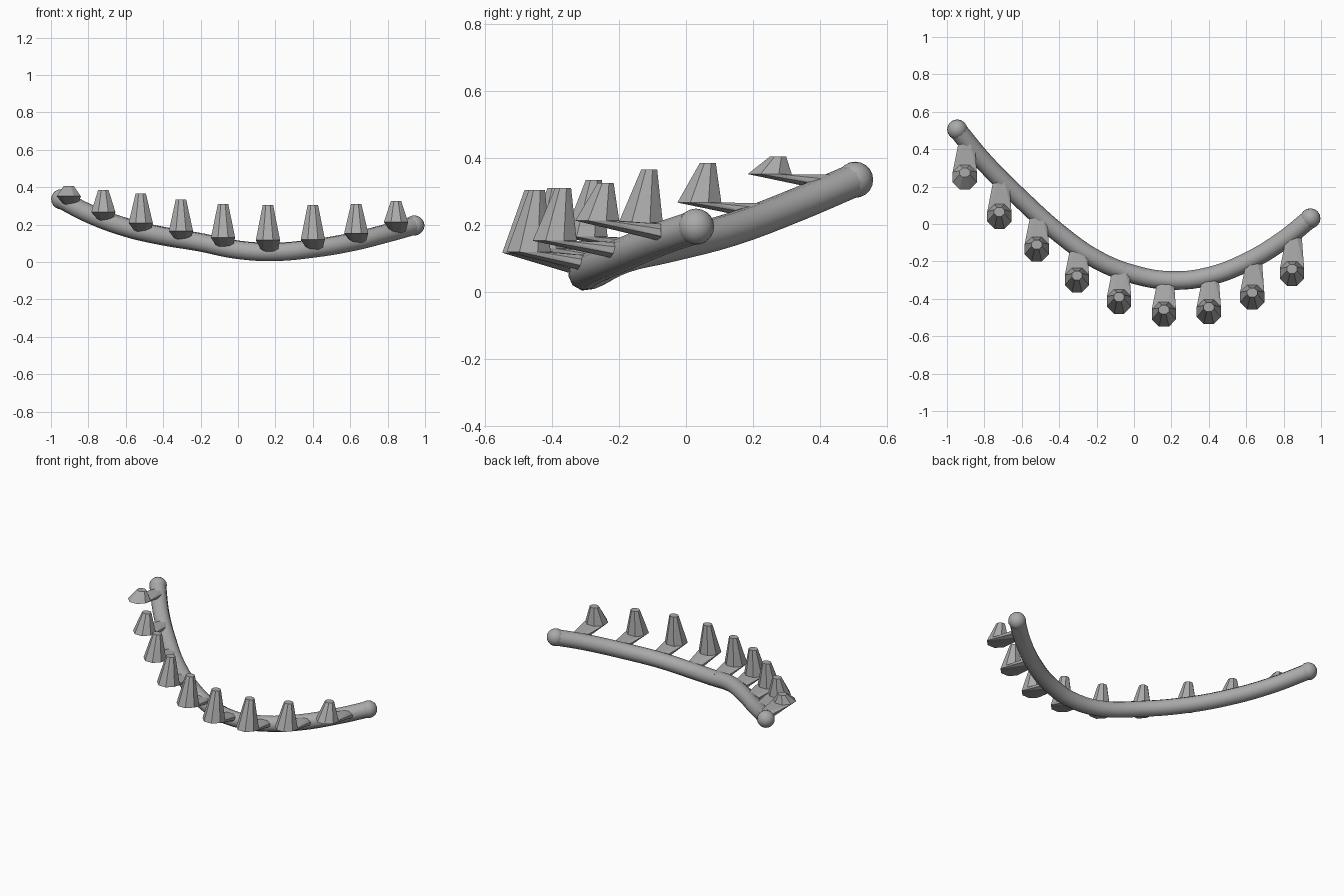
import bpy, bmesh, math
from mathutils import Vector

cube = bpy.data.objects.get("Cube")
if cube:
    bpy.data.objects.remove(cube, do_unlink=True)

grey = bpy.data.materials.new("plain_grey")
grey.use_nodes = True
grey.diffuse_color = (0.4, 0.4, 0.4, 1)
grey.node_tree.nodes["Principled BSDF"].inputs["Base Color"].default_value = (0.4, 0.4, 0.4, 1)

# Centre line of the curved rail
PATH = [Vector(p) for p in (
    (-0.945, 0.505, 0.335), (-0.8, 0.33, 0.26), (-0.6, 0.13, 0.185),
    (-0.4, -0.05, 0.138), (-0.2, -0.19, 0.105), (0.0, -0.27, 0.065),
    (0.2, -0.302, 0.054), (0.4, -0.28, 0.072), (0.6, -0.205, 0.105),
    (0.8, -0.085, 0.155), (0.943, 0.03, 0.195))]
RAIL_RADIUS = 0.05


def add_rail():
    curve = bpy.data.curves.new("rail", "CURVE")
    curve.dimensions = "3D"
    curve.bevel_depth = RAIL_RADIUS
    curve.bevel_resolution = 3
    curve.resolution_u = 4
    spline = curve.splines.new("BEZIER")
    spline.bezier_points.add(len(PATH) - 1)
    for point, co in zip(spline.bezier_points, PATH):
        point.co = co
        point.handle_left_type = point.handle_right_type = "AUTO"
    curve.materials.append(grey)
    bpy.context.collection.objects.link(bpy.data.objects.new("rail", curve))


def add_rail_end(name, co):
    bpy.ops.mesh.primitive_uv_sphere_add(segments=16, ring_count=10,
                                         radius=RAIL_RADIUS + 0.004, location=co)
    ball = bpy.context.object
    ball.name = name
    ball.data.materials.append(grey)
    bpy.ops.object.shade_smooth()


def rail_height(x):
    for a, b in zip(PATH, PATH[1:]):
        if a.x <= x <= b.x:
            return a.lerp(b, (x - a.x) / (b.x - a.x)).z
    return PATH[-1].z


def ring(bm, centre, u, v, sides):
    """Closed ring of vertices around centre with half axes u and v."""
    return [bm.verts.new(centre + u * math.cos(t) + v * math.sin(t))
            for t in (2 * math.pi * (i + 0.5) / sides for i in range(sides))]


def add_hull(name, rings):
    """Flat-faced solid enclosing the rings (centre, u, v, sides)."""
    bm = bmesh.new()
    for centre, u, v, sides in rings:
        ring(bm, Vector(centre), Vector(u), Vector(v), sides)
    bmesh.ops.convex_hull(bm, input=bm.verts[:])
    bmesh.ops.dissolve_limit(bm, angle_limit=0.02, verts=bm.verts[:], edges=bm.edges[:])
    bmesh.ops.recalc_face_normals(bm, faces=bm.faces[:])
    mesh = bpy.data.meshes.new(name)
    bm.to_mesh(mesh)
    bm.free()
    mesh.materials.append(grey)
    bpy.context.collection.objects.link(bpy.data.objects.new(name, mesh))


add_rail()
add_rail_end("rail_end_right", PATH[0])
add_rail_end("rail_end_left", PATH[-1])

# Spikes: x, y, base height, tip height
SPIKES = [
    (-0.905, 0.25, 0.352, 0.405), (-0.72, 0.04, 0.267, 0.385),
    (-0.52, -0.135, 0.208, 0.365), (-0.305, -0.30, 0.165, 0.335),
    (-0.08, -0.415, 0.13, 0.31), (0.16, -0.483, 0.117, 0.305),
    (0.4, -0.47, 0.12, 0.305), (0.632, -0.392, 0.153, 0.31),
    (0.845, -0.265, 0.213, 0.325)]

for n, (x, y, base, tip) in enumerate(SPIKES, 1):
    foot = ((x, y, base), (0.07, 0, 0), (0, 0.071, 0), 8)
    top = ((x, y + 0.025, tip), (0.03, 0, 0), (0, 0.026, 0), 8)
    root = ((x + 0.01, y + 0.19, rail_height(x) + 0.01),
            (0.046, 0, 0), (0, 0, 0.028), 8)
    add_hull(f"spike_{n}", [foot, top])
    add_hull(f"spike_bracket_{n}", [foot, root])
